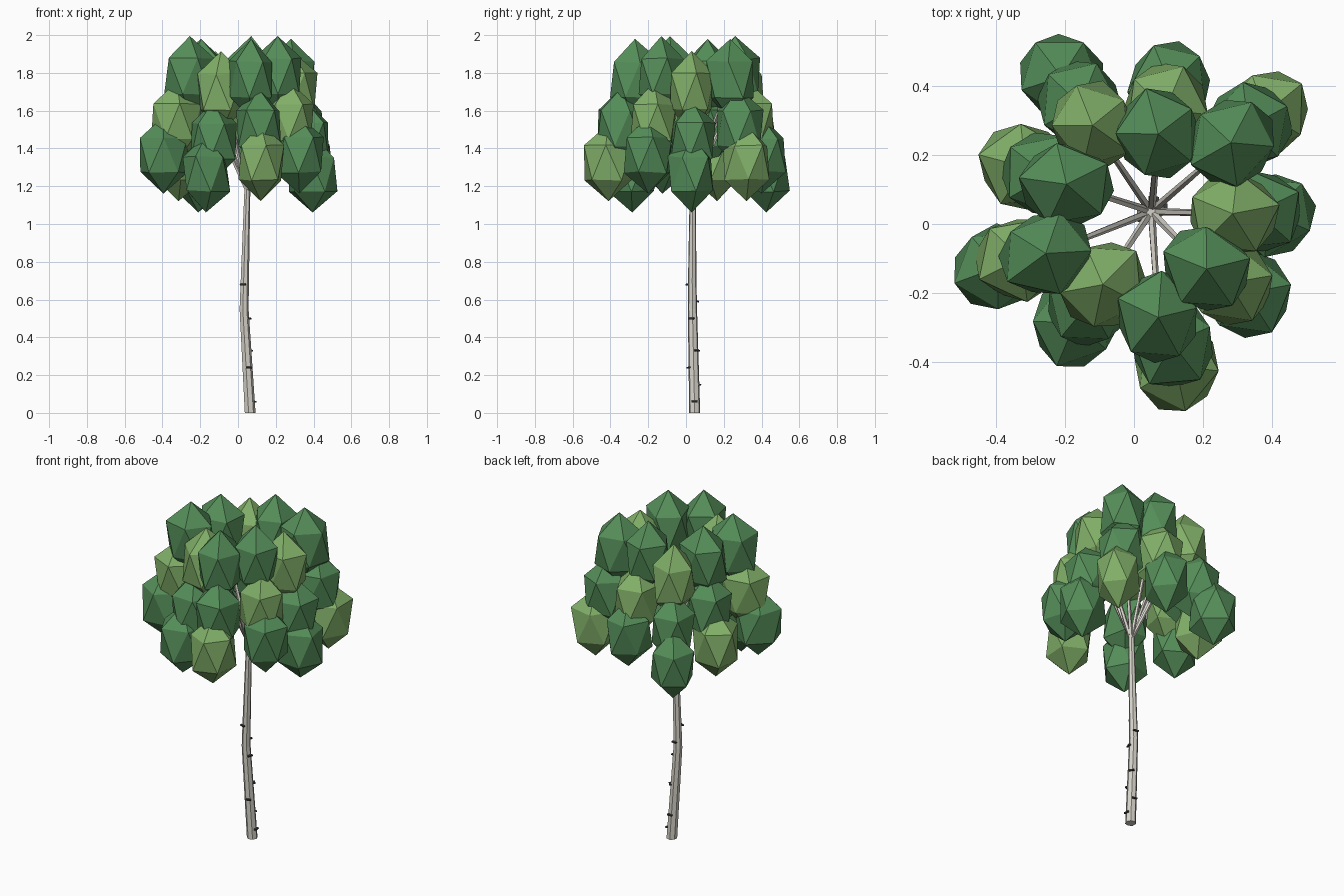
import bpy, math, random
from mathutils import Vector

if "Cube" in bpy.data.objects:
    bpy.data.objects.remove(bpy.data.objects["Cube"])

random.seed(4)


def material(name, rgb):
    m = bpy.data.materials.new(name)
    m.diffuse_color = (*rgb, 1)
    m.use_nodes = True
    m.node_tree.nodes["Principled BSDF"].inputs["Base Color"].default_value = m.diffuse_color
    return m


BARK = material("pale_bark", (0.68, 0.66, 0.59))
MARK = material("dark_bark", (0.05, 0.05, 0.05))
DARK = material("dark_leaf", (0.09, 0.27, 0.10))
LIGHT = material("light_leaf", (0.22, 0.43, 0.14))


def limb(name, points, radii, sides):
    """Tapered, faceted tube through a few points."""
    verts, faces = [], []
    for i, p in enumerate(points):
        a, b = points[max(i - 1, 0)], points[min(i + 1, len(points) - 1)]
        q = Vector((0, 0, 1)).rotation_difference((b - a).normalized())
        if i == 0:
            q.identity()
        for k in range(sides):
            t = 2 * math.pi * k / sides
            verts.append(p + q @ Vector((math.cos(t), math.sin(t), 0)) * radii[i])
    for i in range(len(points) - 1):
        for k in range(sides):
            n = (k + 1) % sides
            faces.append((i * sides + k, i * sides + n,
                          (i + 1) * sides + n, (i + 1) * sides + k))
    faces.append(tuple(reversed(range(sides))))
    faces.append(tuple(range(len(verts) - sides, len(verts))))
    me = bpy.data.meshes.new(name)
    me.from_pydata(verts, [], faces)
    me.materials.append(BARK)
    ob = bpy.data.objects.new(name, me)
    bpy.context.collection.objects.link(ob)
    return ob


# Trunk with a slight bend
path = [Vector(p) for p in ((0.063, 0.046, 0), (0.031, 0.034, 0.55),
                            (0.035, 0.033, 0.7), (0.050, 0.036, 1.22))]
limb("trunk", path, (0.030, 0.025, 0.023, 0.016), 7)


def trunk_point(z):
    for a, b in zip(path, path[1:]):
        if z <= b.z:
            return a.lerp(b, (z - a.z) / (b.z - a.z))


# Dark bark marks on the trunk: height and direction in degrees
for z, deg in ((0.06, 0), (0.15, 85), (0.24, -70), (0.33, 40),
               (0.50, -15), (0.59, 80), (0.68, -110)):
    t = math.radians(deg)
    r = 0.032 - 0.008 * z
    loc = trunk_point(z) + Vector((math.cos(t), math.sin(t), 0)) * r
    bpy.ops.mesh.primitive_cube_add(size=1, location=loc, rotation=(0, 0.1, t))
    ob = bpy.context.object
    ob.name = "bark_mark"
    ob.scale = (0.012, 0.030, 0.008)
    ob.data.materials.append(MARK)

# Foliage columns around the trunk: top, middle and low clump (x, y)
COLUMNS = [
    ((0.285, 0.03), (0.355, 0.035), (0.395, 0.03)),
    ((0.28, 0.235), (0.33, 0.28), (0.38, 0.32)),
    ((0.07, 0.26), (0.09, 0.33), (0.105, 0.40)),
    ((-0.12, 0.285), (-0.155, 0.345), (-0.21, 0.425)),
    ((-0.195, 0.115), (-0.25, 0.14), (-0.315, 0.165)),
    ((-0.255, -0.085), (-0.325, -0.10), (-0.395, -0.125)),
    ((-0.09, -0.175), (-0.13, -0.23), (-0.17, -0.285)),
    ((0.07, -0.27), (0.11, -0.345), (0.12, -0.41)),
    ((0.21, -0.13), (0.275, -0.17), (0.325, -0.20)),
]
# Clump centre heights repeat every three columns
HEIGHTS = [(1.70, 1.44, 1.265), (1.765, 1.505, 1.325), (1.78, 1.54, 1.365)]
LIGHT_LEVEL = (0, 2, 1)

fork = path[-1]
for c, column in enumerate(COLUMNS):
    for level, (x, y) in enumerate(column):
        z = HEIGHTS[c % 3][level]
        bpy.ops.mesh.primitive_ico_sphere_add(
            subdivisions=1, radius=1, location=(x, y, z))
        ob = bpy.context.object
        ob.name = "leaf_clump"
        # spin and roughen the facets, then stretch along the outward direction
        spin = random.uniform(0, 2 * math.pi)
        cs, sn = math.cos(spin), math.sin(spin)
        for v in ob.data.vertices:
            tip = abs(v.co.z) > 0.9
            v.co.x, v.co.y = cs * v.co.x - sn * v.co.y, sn * v.co.x + cs * v.co.y
            if not tip:
                v.co *= random.uniform(0.93, 1.05)
        ob.rotation_euler.z = math.atan2(y - 0.035, x - 0.048)
        ob.scale = (0.149, 0.136, (0.215, 0.212, 0.204)[level])
        ob.data.materials.append(LIGHT if level == LIGHT_LEVEL[c % 3] else DARK)
    # Branch from the fork, rising steeply into the column's top clump
    end = Vector((*column[0], HEIGHTS[c % 3][0]))
    start = fork - Vector((0, 0, 0.05))
    mid = start.lerp(end, 0.5) + Vector((0, 0, 0.03))
    limb("branch", [start, mid, end], (0.012, 0.010, 0.006), 5)
